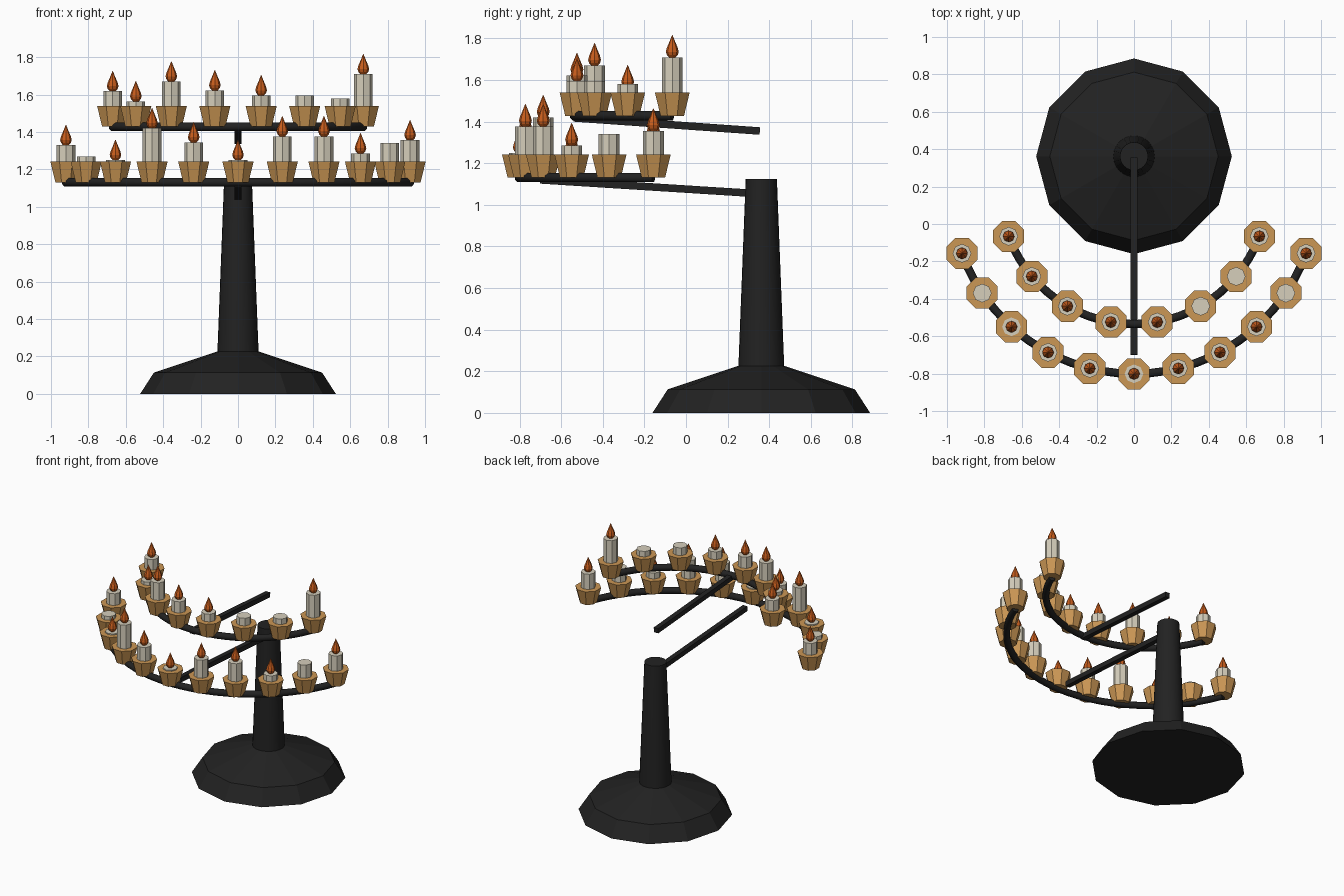
import bpy, bmesh, math
from mathutils import Vector

if "Cube" in bpy.data.objects:
    bpy.data.objects.remove(bpy.data.objects["Cube"])


def material(name, rgb):
    m = bpy.data.materials.new(name)
    m.diffuse_color = (*rgb, 1)
    m.use_nodes = True
    m.node_tree.nodes["Principled BSDF"].inputs["Base Color"].default_value = m.diffuse_color
    return m


BLACK = material("black iron", (0.016, 0.016, 0.016))
TAN = material("tan cup", (0.60, 0.31, 0.09))
WAX = material("pale wax", (0.67, 0.62, 0.50))
FLAME = material("orange flame", (0.58, 0.11, 0.012))


def finish(name, bm, mat, smooth=None):
    bmesh.ops.recalc_face_normals(bm, faces=bm.faces)
    me = bpy.data.meshes.new(name)
    bm.to_mesh(me)
    bm.free()
    me.materials.append(mat)
    ob = bpy.data.objects.new(name, me)
    bpy.context.collection.objects.link(ob)
    if smooth:
        bpy.ops.object.select_all(action='DESELECT')
        ob.select_set(True)
        bpy.context.view_layer.objects.active = ob
        bpy.ops.object.shade_smooth_by_angle(angle=math.radians(smooth))
    return ob


def lathe(name, profile, sides, loc, mat, turn=0.0, smooth=None):
    """Capped solid of stacked rings; profile holds (radius, height)."""
    bm = bmesh.new()
    rings = []
    for r, z in profile:
        rings.append([bm.verts.new((loc[0] + r * math.cos(turn + math.tau * i / sides),
                                    loc[1] + r * math.sin(turn + math.tau * i / sides),
                                    loc[2] + z)) for i in range(sides)])
    for a, b in zip(rings, rings[1:]):
        for i in range(sides):
            j = (i + 1) % sides
            bm.faces.new((a[i], a[j], b[j], b[i]))
    bm.faces.new(rings[0])
    bm.faces.new(rings[-1])
    return finish(name, bm, mat, smooth)


def arc_rail(name, radius, z, thick=0.024, steps=28, sides=8):
    """Round bar swept along the front arc."""
    bm = bmesh.new()
    rings = []
    for k in range(steps + 1):
        a = ARC * (2 * k / steps - 1)
        ring = []
        for i in range(sides):
            t = math.tau * (i + 0.5) / sides
            r = radius + thick * math.cos(t)
            ring.append(bm.verts.new((r * math.sin(a), ARC_Y - r * math.cos(a),
                                      z + thick * math.sin(t))))
        rings.append(ring)
    for a, b in zip(rings, rings[1:]):
        for i in range(sides):
            j = (i + 1) % sides
            bm.faces.new((a[i], a[j], b[j], b[i]))
    bm.faces.new(rings[0])
    bm.faces.new(rings[-1])
    return finish(name, bm, BLACK, 50)


def arm(name, start, end, width=0.036):
    """Square bar between two points."""
    a, b = Vector(start), Vector(end)
    bm = bmesh.new()
    bmesh.ops.create_cube(bm, size=1)
    bmesh.ops.scale(bm, vec=(width, width, (b - a).length), verts=bm.verts)
    rot = (b - a).to_track_quat('Z', 'X').to_matrix()
    bmesh.ops.rotate(bm, matrix=rot, verts=bm.verts)
    bmesh.ops.translate(bm, vec=(a + b) / 2, verts=bm.verts)
    return finish(name, bm, BLACK)


ARC = math.radians(70)   # half sweep of both arcs
ARC_Y = 0.178            # shared arc centre
STAND_Y = 0.362

# Foot and post
lathe("base", [(0.523, 0), (0.45, 0.113), (0.112, 0.226)], 12, (0, STAND_Y, 0), BLACK)
lathe("post", [(0.11, 0.2), (0.11, 0.226), (0.075, 1.125)], 24,
      (0, STAND_Y, 0), BLACK, smooth=30)

# Support arms
arm("lower_arm", (0, 0.36, 1.053), (0, -0.70, 1.12))
arm("upper_arm", (0, 0.355, 1.355), (0, -0.54, 1.418))

# Candle rows: arc radius, rail height, (wax top height, lit) from left to right
ROWS = {
    "lower": (0.979, 1.131, [(1.33, 1), (1.27, 0), (1.25, 1), (1.42, 1), (1.345, 1), (1.25, 1),
                             (1.377, 1), (1.377, 1), (1.286, 1), (1.34, 0), (1.356, 1)]),
    "upper": (0.713, 1.428, [(1.618, 1), (1.564, 1), (1.67, 1), (1.623, 1),
                             (1.596, 1), (1.596, 0), (1.58, 0), (1.709, 1)]),
}
FLAME_PROFILE = [(0.012, -0.004), (0.026, 0.011), (0.031, 0.027), (0.026, 0.047),
                 (0.014, 0.075), (0.001, 0.108)]

for row, (radius, z, candles) in ROWS.items():
    arc_rail(row + "_rail", radius, z)
    for n, (top, lit) in enumerate(candles):
        a = ARC * (2 * n / (len(candles) - 1) - 1)
        x, y = radius * math.sin(a), ARC_Y - radius * math.cos(a)
        tag = f"{row}_{n + 1}"
        lathe("cup_" + tag, [(0.061, 0), (0.09, 0.111)], 8, (x, y, z), TAN, math.pi / 8)
        lathe("candle_" + tag, [(0.05, 0.1), (0.05, top - z)], 8, (x, y, z), WAX)
        if lit:
            lathe("flame_" + tag, FLAME_PROFILE, 8, (x, y, top), FLAME)
